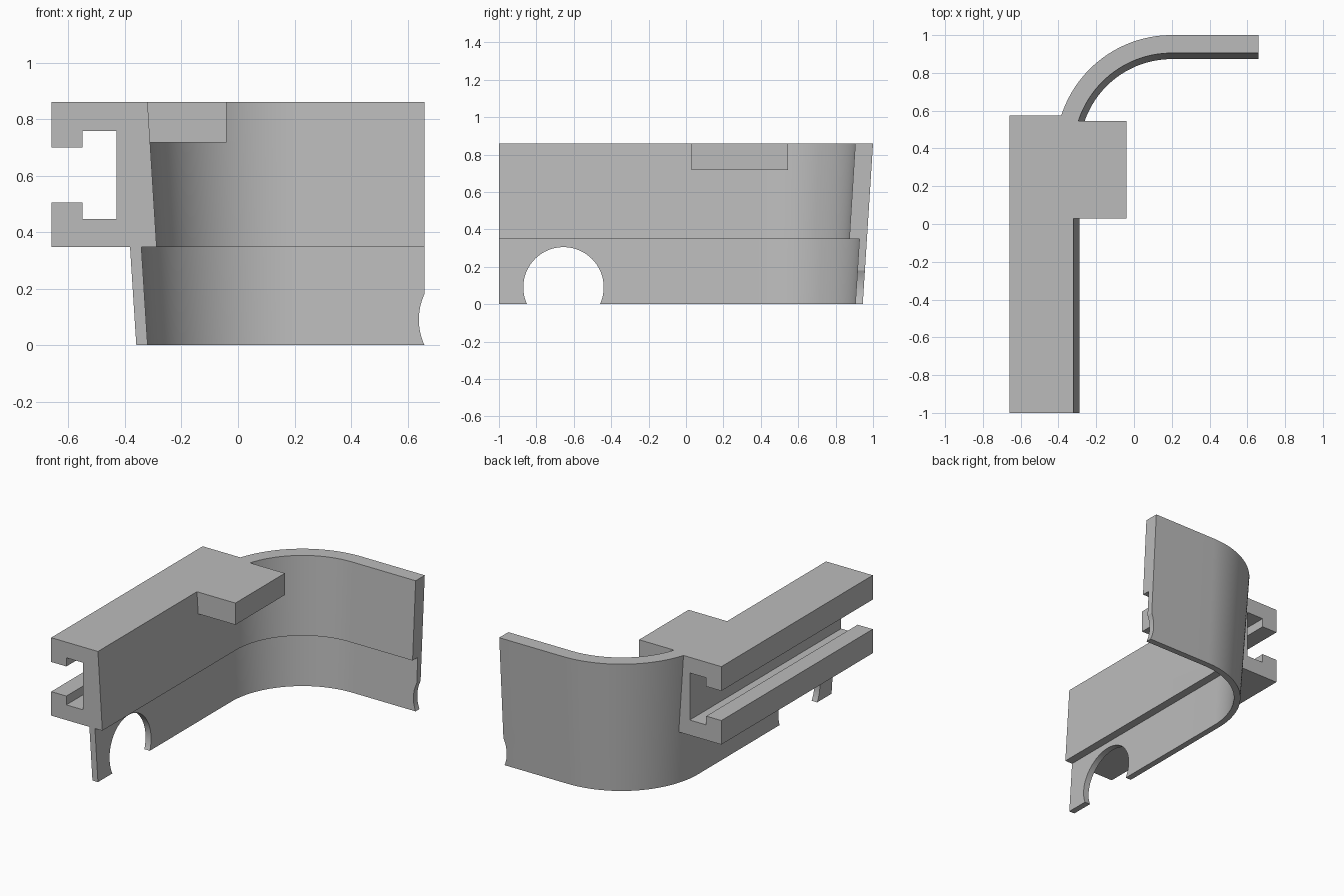
import bpy, bmesh, math
from mathutils import Vector, Matrix

cube = bpy.data.objects.get("Cube")
if cube:
    bpy.data.objects.remove(cube, do_unlink=True)

grey = bpy.data.materials.new("light_grey")
grey.use_nodes = True
COLOUR = (0.5, 0.5, 0.5, 1)
grey.diffuse_color = COLOUR
grey.node_tree.nodes["Principled BSDF"].inputs["Base Color"].default_value = COLOUR

TOP, STEP = 0.86, 0.347     # overall height and height of the inner ledge
END = 0.66                  # half width in x


def make_object(name, bm):
    bmesh.ops.recalc_face_normals(bm, faces=bm.faces)
    mesh = bpy.data.meshes.new(name)
    bm.to_mesh(mesh)
    bm.free()
    mesh.materials.append(grey)
    ob = bpy.data.objects.new(name, mesh)
    bpy.context.collection.objects.link(ob)
    return ob


def loft(name, rings):
    """Closed solid through a list of equal-length rings."""
    bm = bmesh.new()
    rows = [[bm.verts.new(p) for p in ring] for ring in rings]
    n = len(rows[0])
    for a, b in zip(rows, rows[1:]):
        for i in range(n):
            j = (i + 1) % n
            bm.faces.new((a[i], a[j], b[j], b[i]))
    bm.faces.new(rows[0])
    bm.faces.new(rows[-1])
    return make_object(name, bm)


def cylinder(name, centre, axis, radius, length):
    bm = bmesh.new()
    turn = Vector((0, 0, 1)).rotation_difference(Vector(axis)).to_matrix().to_4x4()
    bmesh.ops.create_cone(bm, cap_ends=True, segments=64, radius1=radius, radius2=radius,
                          depth=length, matrix=Matrix.Translation(centre) @ turn)
    return make_object(name, bm)


def combine(target, other, operation):
    mod = target.modifiers.new(operation.lower(), 'BOOLEAN')
    mod.operation, mod.object, mod.solver = operation, other, 'EXACT'
    bpy.context.view_layer.objects.active = target
    bpy.ops.object.modifier_apply(modifier=mod.name)
    bpy.data.objects.remove(other, do_unlink=True)


# Leaning wall: section (outward offset, z) swept round the corner
section = [(0, 0), (0.055, TOP), (-0.04, TOP), (-0.072, STEP), (-0.018, STEP), (-0.04, 0)]
corner, radius = Vector((0.2, 0.385)), 0.56
path = [(Vector((corner.x - radius, -1)), Vector((-1, 0)))]
STEPS = 32
for k in range(STEPS + 1):
    a = math.pi - k / STEPS * math.pi / 2
    out = Vector((math.cos(a), math.sin(a)))
    path.append((corner + out * radius, out))
path.append((Vector((END, corner.y + radius)), Vector((0, 1))))
bracket = loft("corner_bracket", [[(*(p + out * d), z) for d, z in section] for p, out in path])

# Slotted rail along the outside
rail = [(-END, TOP), (-END, 0.70), (-0.55, 0.70), (-0.55, 0.757), (-0.43, 0.757),
        (-0.43, 0.447), (-0.55, 0.447), (-0.55, 0.505), (-END, 0.505), (-END, STEP),
        (-0.345, STEP), (-0.365, TOP)]
combine(bracket, loft("slotted_rail", [[(x, y, z) for x, z in rail] for y in (-1, 0.575)]), 'UNION')

# Tab on the inside at the top
tab = [(-0.36, TOP), (-0.36, 0.717), (-0.04, 0.717), (-0.04, TOP)]
combine(bracket, loft("top_tab", [[(x, y, z) for x, z in tab] for y in (0.03, 0.545)]), 'UNION')

# Round opening in the long side and shallow notch in the far end
combine(bracket, cylinder("side_opening", (-0.35, -0.655, 0.09), (1, 0, 0), 0.215, 0.4), 'DIFFERENCE')
combine(bracket, cylinder("end_notch", (0.855, 0.93, 0.09), (0, 1, 0), 0.215, 0.4), 'DIFFERENCE')

# Smooth curves, sharp edges
bpy.ops.object.select_all(action='DESELECT')
bracket.select_set(True)
bpy.context.view_layer.objects.active = bracket
bpy.ops.object.shade_smooth_by_angle(angle=math.radians(25))
